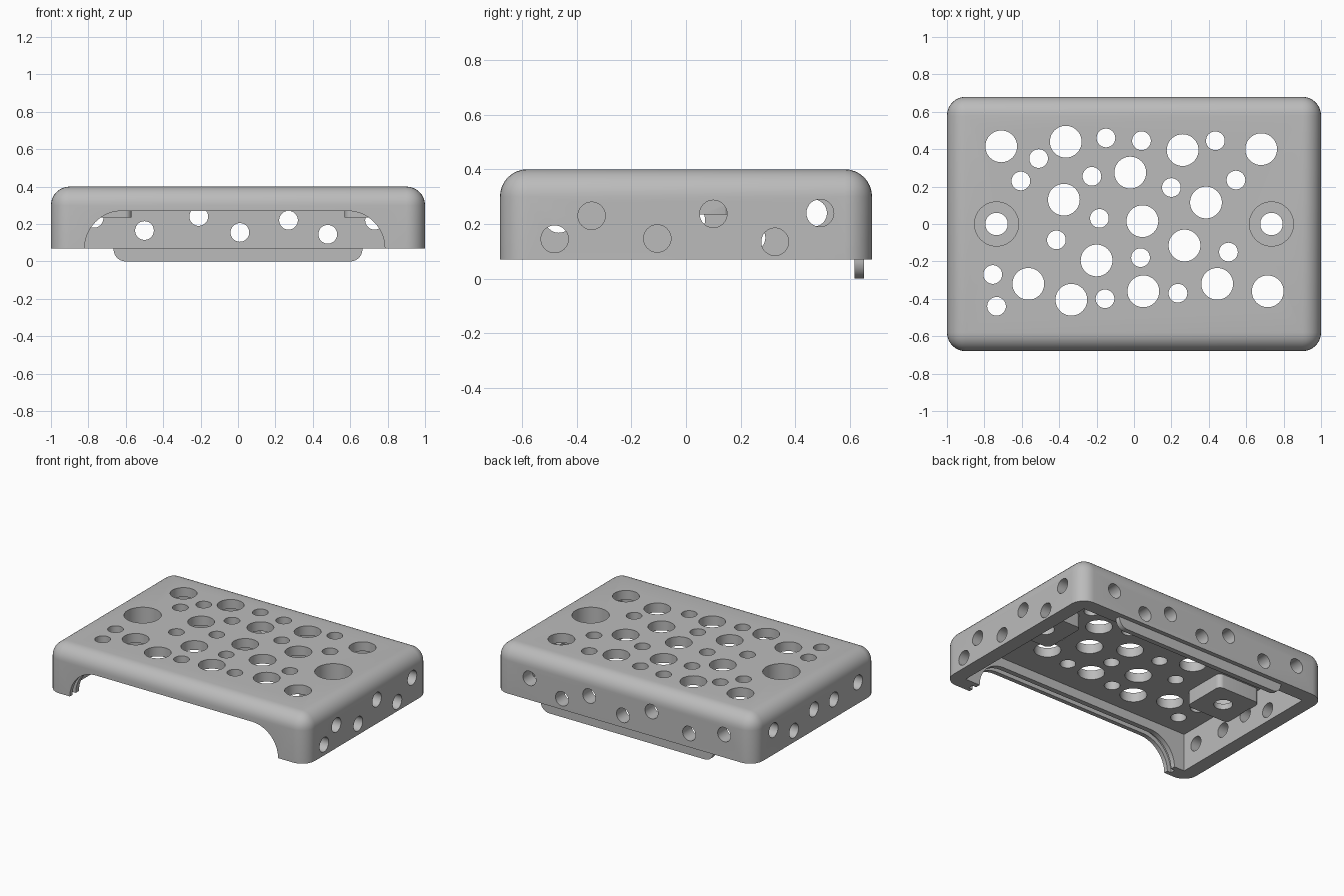
import bpy, bmesh, math
from mathutils import Matrix, Vector

if "Cube" in bpy.data.objects:
    bpy.data.objects.remove(bpy.data.objects["Cube"], do_unlink=True)

HALF_X, HALF_Y, BASE, TOP = 1.0, 0.68, 0.07, 0.40
WALL, CEILING, BOSS_BASE = 0.1, 0.335, 0.235
BIG, SMALL = 0.085, 0.05

grey = bpy.data.materials.new("plain grey")
grey.use_nodes = True
colour = (0.5, 0.5, 0.5, 1)
grey.diffuse_color = colour
grey.node_tree.nodes["Principled BSDF"].inputs["Base Color"].default_value = colour


def finish(bm, name):
    bmesh.ops.recalc_face_normals(bm, faces=bm.faces[:])
    mesh = bpy.data.meshes.new(name)
    bm.to_mesh(mesh)
    bm.free()
    mesh.materials.append(grey)
    obj = bpy.data.objects.new(name, mesh)
    bpy.context.collection.objects.link(obj)
    return obj


def box(name, low, high, radius=0, round_top=False):
    """Box between two corners, with upright (and upper) edges rounded."""
    bm = bmesh.new()
    low, high = Vector(low), Vector(high)
    bmesh.ops.create_cube(bm, size=1, matrix=Matrix.Translation((low + high) / 2)
                          @ Matrix.Diagonal((*(high - low), 1)))
    if radius:
        def chosen(edge):
            a, b = (v.co.z for v in edge.verts)
            return abs(a - b) > 0.01 or (round_top and a > low.z + 0.01)
        bmesh.ops.bevel(bm, geom=[e for e in bm.edges if chosen(e)], offset=radius,
                        segments=8, profile=0.5, affect='EDGES', clamp_overlap=False)
    return finish(bm, name)


def arch(name, x0, x1, flat_z, round_z, radius, y0, y1):
    """Plate in the xz plane with two rounded corners at round_z."""
    side = 1 if round_z > flat_z else -1
    points = [(x0, flat_z)]
    for centre, start in ((x0 + radius, math.pi), (x1 - radius, math.pi / 2)):
        for i in range(17):
            a = start - i * math.pi / 32
            points.append((centre + radius * math.cos(a),
                           round_z - side * radius * (1 - math.sin(a))))
    points.append((x1, flat_z))
    bm = bmesh.new()
    face = bm.faces.new([bm.verts.new((x, y0, z)) for x, z in points])
    new = bmesh.ops.extrude_face_region(bm, geom=[face])["geom"]
    bmesh.ops.translate(bm, vec=(0, y1 - y0, 0),
                        verts=[v for v in new if isinstance(v, bmesh.types.BMVert)])
    return finish(bm, name)


def drills(name, holes):
    """Cylinders given as (centre, radius, length, axis)."""
    bm = bmesh.new()
    for centre, radius, length, axis in holes:
        turn = Vector((0, 0, 1)).rotation_difference(Vector(axis)).to_matrix().to_4x4()
        bmesh.ops.create_cone(bm, cap_ends=True, segments=40, radius1=radius, radius2=radius,
                              depth=length, matrix=Matrix.Translation(centre) @ turn)
    return finish(bm, name)


def combine(target, tool, operation):
    mod = target.modifiers.new(operation, 'BOOLEAN')
    mod.operation, mod.object, mod.solver = operation, tool, 'EXACT'
    graph = bpy.context.evaluated_depsgraph_get()
    mesh = bpy.data.meshes.new_from_object(target.evaluated_get(graph))
    target.modifiers.clear()
    target.data = mesh
    bpy.data.objects.remove(tool, do_unlink=True)


# Rounded shell, open underneath
cover = box("cover", (-HALF_X, -HALF_Y, BASE), (HALF_X, HALF_Y, TOP), 0.1, True)
inner_x, inner_y = HALF_X - WALL, HALF_Y - WALL
combine(cover, box("cavity", (-inner_x, -inner_y, -0.1), (inner_x, inner_y, CEILING)),
        'DIFFERENCE')

# Screw bosses under the top, each with a counterbore
for side in (-1, 1):
    x = 0.735 * side
    combine(cover, box("boss", (x - 0.165, -0.16, BOSS_BASE), (x + 0.165, 0.16, 0.36), 0.035),
            'UNION')
    combine(cover, drills("counterbore", [((x, 0, 0.375), 0.118, 0.2, (0, 0, 1))]), 'DIFFERENCE')
    combine(cover, drills("screw_hole", [((x, 0, 0.25), 0.06, 0.2, (0, 0, 1))]), 'DIFFERENCE')

# Locating tab below the back wall
combine(cover, arch("tab", -0.665, 0.665, 0.09, 0, 0.065, 0.615, 0.65), 'UNION')

# Front opening with a groove in the middle of the wall
combine(cover, arch("opening", -0.82, 0.785, 0, 0.27, 0.2, -0.8, -0.55), 'DIFFERENCE')
combine(cover, arch("groove", -0.85, 0.815, 0, 0.3, 0.23, -0.65, -0.615), 'DIFFERENCE')

# Scattered round holes in the top
big_holes = [(-.71, .415), (-.365, .44), (.26, .395), (.68, .4), (-.02, .275), (-.375, .13),
             (.385, .115), (.045, .015), (.27, -.115), (-.2, -.195), (-.565, -.32),
             (-.335, -.405), (.05, -.36), (.445, -.32), (.715, -.36)]
small_holes = [(-.51, .35), (-.15, .46), (.04, .445), (.435, .445), (.545, .235), (.2, .195),
               (-.225, .255), (-.605, .23), (-.185, .03), (-.415, -.085), (.035, -.18),
               (.505, -.15), (.235, -.37), (-.155, -.4), (-.755, -.27), (-.735, -.44)]
holes = [((x, y, 0.4), r, 0.18, (0, 0, 1))
         for group, r in ((big_holes, BIG), (small_holes, SMALL)) for x, y in group]

# Holes in the back and side walls
back_holes = [(-.77, .23), (-.5, .165), (-.21, .24), (.01, .155), (.27, .22), (.48, .145),
              (.73, .22)]
left_holes = [(-.48, .145), (-.345, .23), (-.105, .147), (.1, .237), (.325, .135), (.49, .24)]
right_holes = [(-.465, .218), (-.2, .2), (.02, .215), (.24, .15), (.465, .24)]
holes += [((x, HALF_Y, z), SMALL, 0.22, (0, 1, 0)) for x, z in back_holes]
for side, group in ((1, left_holes), (-1, right_holes)):
    holes += [((side * HALF_X, y, z), SMALL, 0.21, (1, 0, 0)) for y, z in group]
combine(cover, drills("round_holes", holes), 'DIFFERENCE')

# Smooth the curved faces, keep edges crisp
bpy.ops.object.select_all(action='DESELECT')
cover.select_set(True)
bpy.context.view_layer.objects.active = cover
bpy.ops.object.shade_smooth_by_angle(angle=math.radians(30))
